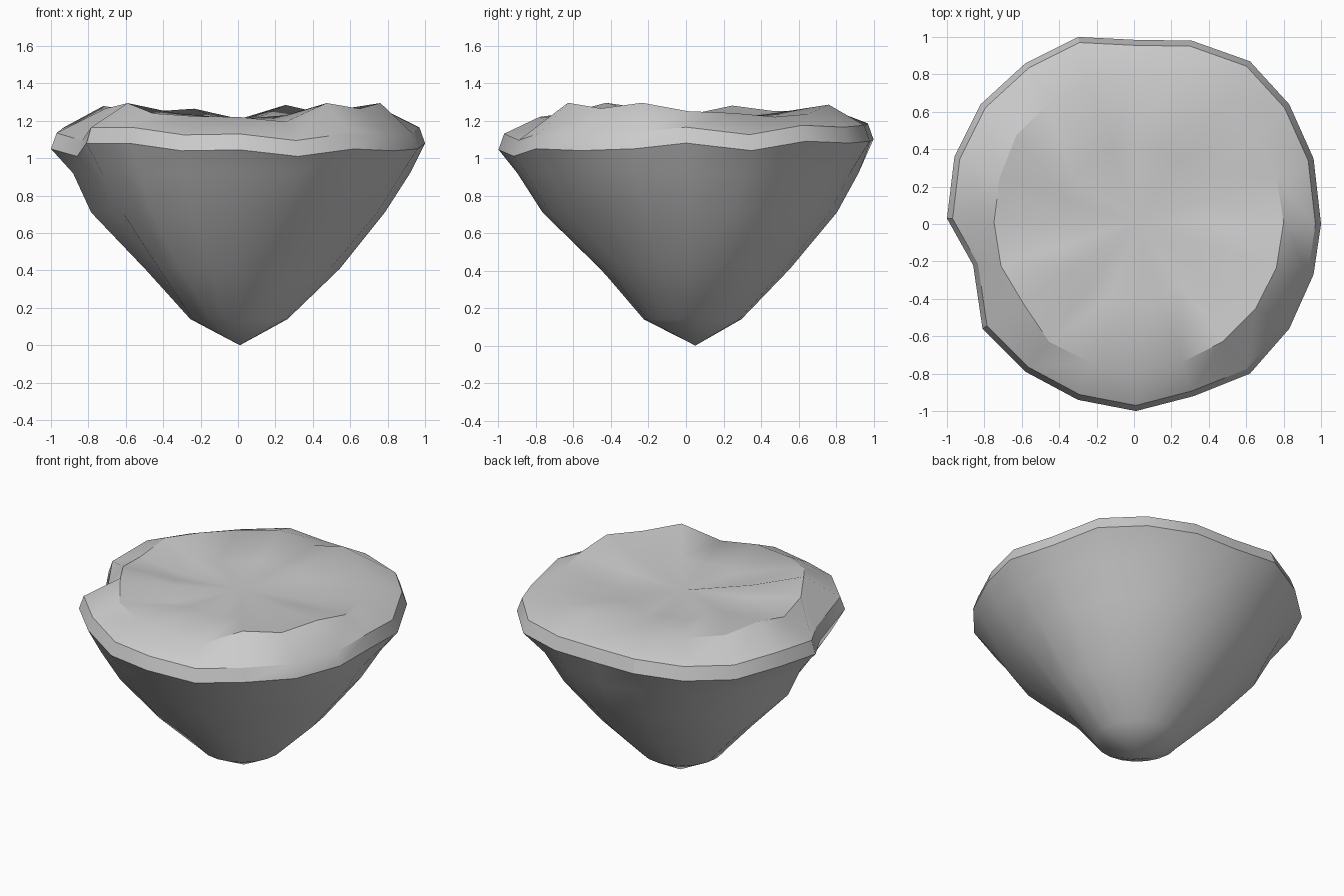
import bpy, bmesh, math

N = 20  # sides around the rock

# Rim outline and heights, counter-clockwise from +x
rim_xy = [(1.0, 0.0), (.96, .35), (.83, .64), (.62, .87), (.31, .98),
          (0, .985), (-.30, 1.0), (-.58, .86), (-.82, .64), (-.96, .36),
          (-1.0, .03), (-.86, -.22), (-.81, -.56), (-.58, -.79), (-.30, -.94),
          (.01, -1.0), (.32, -.92), (.62, -.80), (.83, -.56), (.96, -.27)]
rim_z = [1.08, 1.04, 1.09, 1.08, 1.09, 1.09, 1.10, 1.07, 1.06, 1.08,
         1.05, 1.01, 1.08, 1.08, 1.04, 1.045, 1.01, 1.05, 1.04, 1.05]
# Heights of the outer crest and of the folds inside it
crest_z = [1.25, 1.24, 1.22, 1.235, 1.285, 1.21, 1.265, 1.25, 1.25, 1.28,
           1.23, 1.265, 1.295, 1.24, 1.225, 1.22, 1.195, 1.295, 1.265, 1.295]
fold_z = [1.22, 1.20, 1.22, 1.21, 1.23, 1.20, 1.22, 1.20, 1.22, 1.22,
          1.20, 1.22, 1.24, 1.19, 1.21, 1.22, 1.20, 1.23, 1.21, 1.24]

bm = bmesh.new()


def circle(radius, heights, cx=0.0, cy=0.0, dents=None):
    ring = []
    for i in range(N):
        a = math.tau * i / N
        r = radius * (dents or {}).get(i, 1)
        z = heights[i] if isinstance(heights, list) else heights
        ring.append(bm.verts.new((cx + r * math.cos(a), cy + r * math.sin(a), z)))
    return ring


def bridge(low, high):
    for i in range(N):
        j = (i + 1) % N
        bm.faces.new((low[i], low[j], high[j], high[i]))


# Tapering underside with dents at the front right and below the rim notch
tip = bm.verts.new((0.01, 0.05, 0))
rings = [circle(0.26, 0.14, 0.005, 0.035),
         circle(0.535, 0.41, 0.01, 0.02,
                {10: .95, 11: .88, 14: .94, 15: .89, 16: .85, 17: .81, 18: .84,
                 19: .95}),
         circle(0.785, 0.71, 0, 0.02, {11: .91, 12: .97, 18: .96}),
         circle(0.91, 0.92, 0.01, 0.01, {10: .98, 11: .90})]

# Chipped rim band
rings.append([bm.verts.new((x, y, z)) for (x, y), z in zip(rim_xy, rim_z)])
rings.append([bm.verts.new((x * .97, y * .97, z + .085))
              for (x, y), z in zip(rim_xy, rim_z)])

# Uneven crest and shallow folded top
rings.append(circle(0.79, crest_z, 0.01, 0.01,
                    {9: .97, 10: .96, 11: .96, 12: .94}))
rings.append(circle(0.42, fold_z, 0.01, 0.01))
centre = bm.verts.new((0.01, 0.01, 1.21))

for low, high in zip(rings, rings[1:]):
    bridge(low, high)
for i in range(N):
    j = (i + 1) % N
    bm.faces.new((tip, rings[0][j], rings[0][i]))
    bm.faces.new((centre, rings[-1][i], rings[-1][j]))
bmesh.ops.recalc_face_normals(bm, faces=bm.faces)

mesh = bpy.data.meshes.new("floating_rock")
bm.to_mesh(mesh)
bm.free()
rock = bpy.data.objects.new("floating_rock", mesh)
bpy.context.collection.objects.link(rock)
bpy.context.view_layer.objects.active = rock
rock.select_set(True)
bpy.ops.object.shade_smooth_by_angle(angle=math.radians(30))
